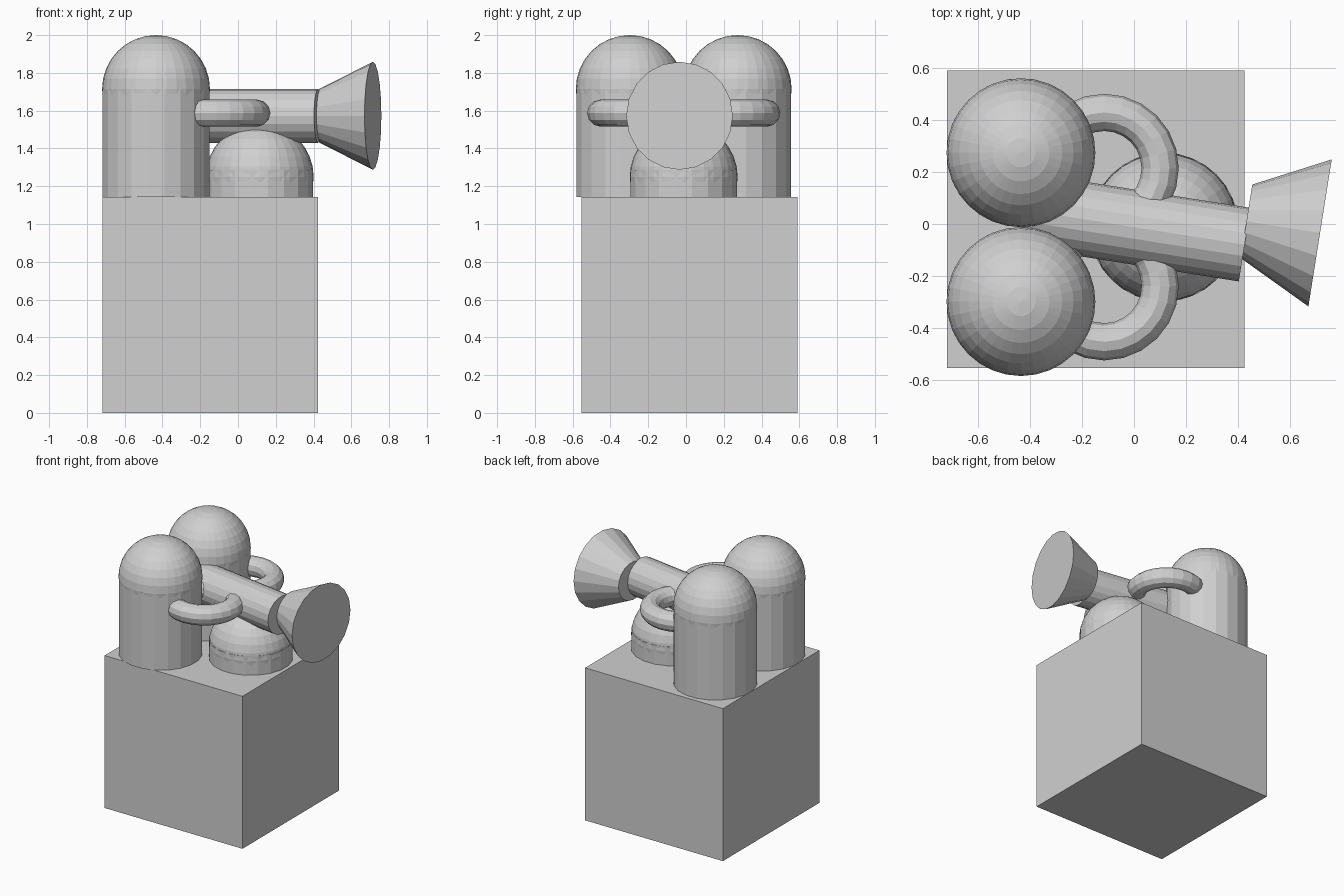
import bpy
import math

default = bpy.data.objects.get("Cube")
if default:
    bpy.data.objects.remove(default, do_unlink=True)

grey = bpy.data.materials.new("light_grey")
grey.use_nodes = True
colour = (0.63, 0.63, 0.63, 1)
grey.diffuse_color = colour
grey.node_tree.nodes["Principled BSDF"].inputs["Base Color"].default_value = colour

U = 2 / 7            # module: radius of the domes and the horn mouth
SIDES = 20
MID = -0.012         # y of the symmetry plane
BASE = 4 * U         # height of the box
HORN_Z = 1.573
HALF_STEP = math.pi / SIDES


def finish(name):
    ob = bpy.context.object
    ob.name = name
    ob.data.name = name
    ob.data.materials.append(grey)
    return ob


def domed_drum(name, x, y, top, dome_z):
    """Faceted drum standing on the box, with a ball as its dome."""
    bpy.ops.mesh.primitive_cylinder_add(
        vertices=SIDES, radius=U, depth=top - BASE,
        location=(x, y, (top + BASE) / 2), rotation=(0, 0, HALF_STEP))
    finish(name + "_drum")
    bpy.ops.mesh.primitive_uv_sphere_add(
        segments=32, ring_count=16, radius=U, location=(x, y, dome_z))
    finish(name + "_dome")


def horn_section(name, x0, x1, r0, r1):
    """Round section running along x."""
    bpy.ops.mesh.primitive_cone_add(
        vertices=SIDES, radius1=r0, radius2=r1, depth=x1 - x0,
        location=((x0 + x1) / 2, MID, HORN_Z),
        rotation=(HALF_STEP, math.pi / 2, 0))
    finish(name)


# Box
bpy.ops.mesh.primitive_cube_add(size=BASE, location=(-0.147, 0.018, BASE / 2))
finish("base_box")

# Tall drums and ring handles, mirrored front to back
for side, s in (("front", -1), ("back", 1)):
    domed_drum(side + "_tall", -0.434, MID + s * U, 6 * U, 6 * U)
    bpy.ops.mesh.primitive_torus_add(
        major_segments=24, minor_segments=12,
        major_radius=0.75 * U, minor_radius=0.25 * U,
        location=(-0.114, MID + s * 0.226, 1.587))
    finish(side + "_ring_handle")

# Short drum under the horn
domed_drum("short", 0.115, MID, 4.5 * U, 1.249)

# Horn pipe and flared mouth
horn_section("horn_pipe", -0.43, 0.43, U / 2, U / 2)
horn_section("horn_mouth", 0.43, 0.716, U / 2, U)
